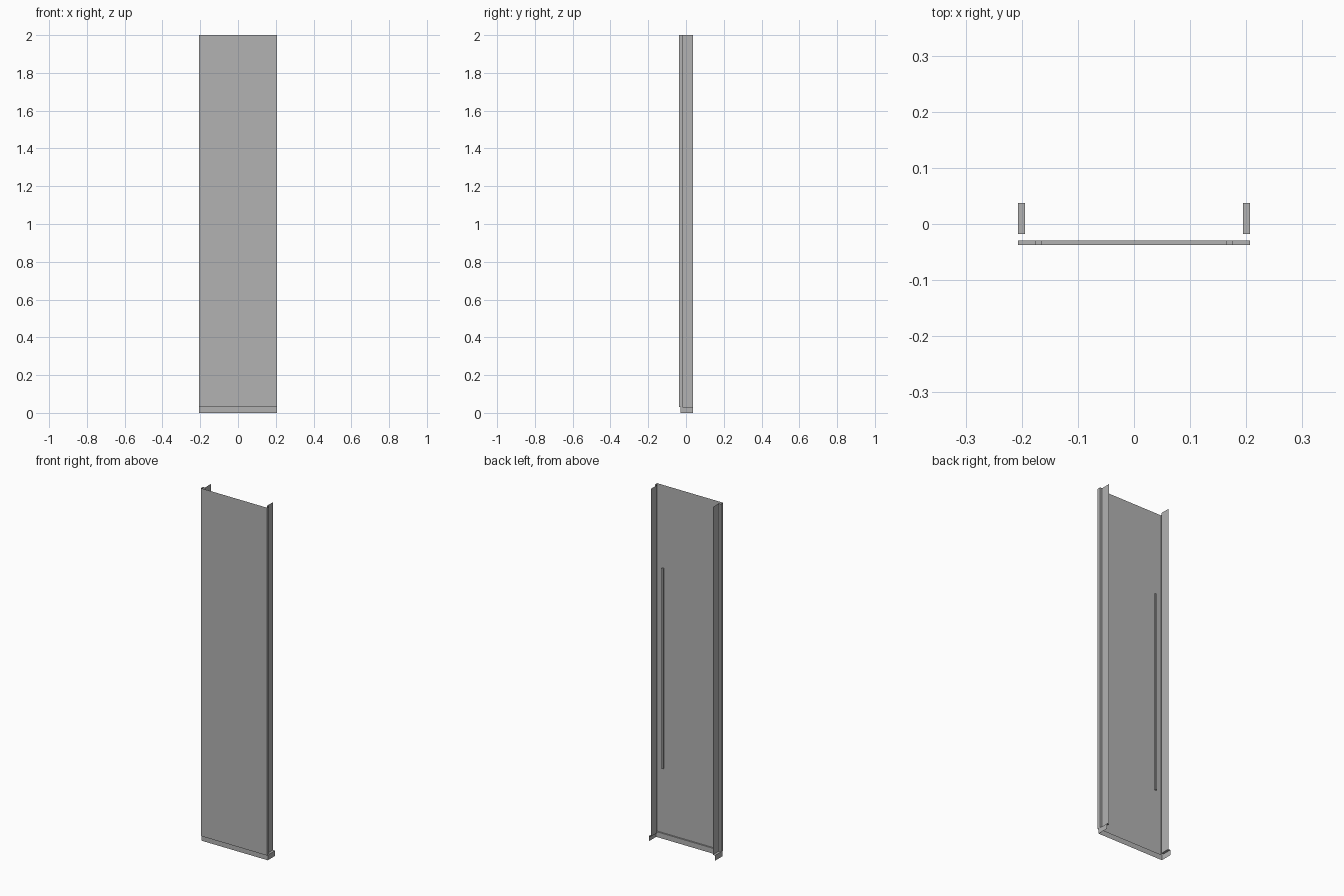
import bpy, bmesh
from mathutils import Vector

cube = bpy.data.objects.get("Cube")
if cube:
    bpy.data.objects.remove(cube, do_unlink=True)

HALF_W, FIN_X = 0.207, 0.194          # outer half width, fin position
FRONT, BACK = -0.037, 0.037           # depth limits
KICK_Y, STEP_Y = -0.029, -0.018       # recessed kick plate, side step
BASE_Z, TOP_Z = 0.03, 2.0
GROOVE_X, GROOVE_Z = (0.165, 0.176), (0.395, 1.53)

steel = bpy.data.materials.new("grey_steel")
steel.use_nodes = True
GREY = (0.45, 0.45, 0.45, 1)
steel.diffuse_color = GREY
steel.node_tree.nodes["Principled BSDF"].inputs["Base Color"].default_value = GREY


def finish(name, bm):
    mesh = bpy.data.meshes.new(name)
    bm.to_mesh(mesh)
    bm.free()
    mesh.materials.append(steel)
    obj = bpy.data.objects.new(name, mesh)
    bpy.context.collection.objects.link(obj)
    return obj


def folded_sheet(name, path, z0, z1):
    """Sheet metal strip following a plan path, raised from z0 to z1."""
    bm = bmesh.new()
    low = [bm.verts.new((x, y, z0)) for x, y in path]
    high = [bm.verts.new((x, y, z1)) for x, y in path]
    for i in range(len(path) - 1):
        bm.faces.new((low[i], low[i + 1], high[i + 1], high[i]))
    return finish(name, bm)


def flat_sheet(name, x0, x1, y0, y1, z):
    """Horizontal rectangle."""
    bm = bmesh.new()
    corners = ((x0, y0), (x1, y0), (x1, y1), (x0, y1))
    bm.faces.new([bm.verts.new((x, y, z)) for x, y in corners])
    return finish(name, bm)


# Front panel with two long grooves pressed towards the back
bm = bmesh.new()
inner, outer = GROOVE_X
xs = (-HALF_W, -outer, -inner, inner, outer, HALF_W)
zs = (BASE_Z, *GROOVE_Z, TOP_Z)
grid = [[bm.verts.new((x, FRONT, z)) for x in xs] for z in zs]
pressed = []
for r in range(len(zs) - 1):
    for c in range(len(xs) - 1):
        face = bm.faces.new((grid[r][c], grid[r][c + 1],
                             grid[r + 1][c + 1], grid[r + 1][c]))
        if r == 1 and c in (1, 3):
            pressed.append(face)
new = bmesh.ops.extrude_face_region(bm, geom=pressed)["geom"]
bmesh.ops.translate(bm, vec=Vector((0, KICK_Y - FRONT, 0)),
                    verts=[v for v in new if isinstance(v, bmesh.types.BMVert)])
finish("front_panel", bm)

# Recessed kick plate and the ledge above it
folded_sheet("kick_plate", [(-HALF_W, KICK_Y), (HALF_W, KICK_Y)], 0, BASE_Z)
flat_sheet("kick_ledge", -HALF_W, HALF_W, FRONT, KICK_Y, BASE_Z)

# Folded sides and feet, mirrored left and right
for side, s in (("left", 1), ("right", -1)):
    folded_sheet(side + "_side_flange",
                 [(s * HALF_W, FRONT), (s * HALF_W, STEP_Y),
                  (s * FIN_X, STEP_Y), (s * FIN_X, BACK)], BASE_Z, TOP_Z)
    folded_sheet(side + "_foot",
                 [(s * HALF_W, KICK_Y), (s * HALF_W, BACK)], 0, BASE_Z)
    x0, x1 = sorted((s * FIN_X, s * HALF_W))
    flat_sheet(side + "_foot_top", x0, x1, STEP_Y, BACK, BASE_Z)
